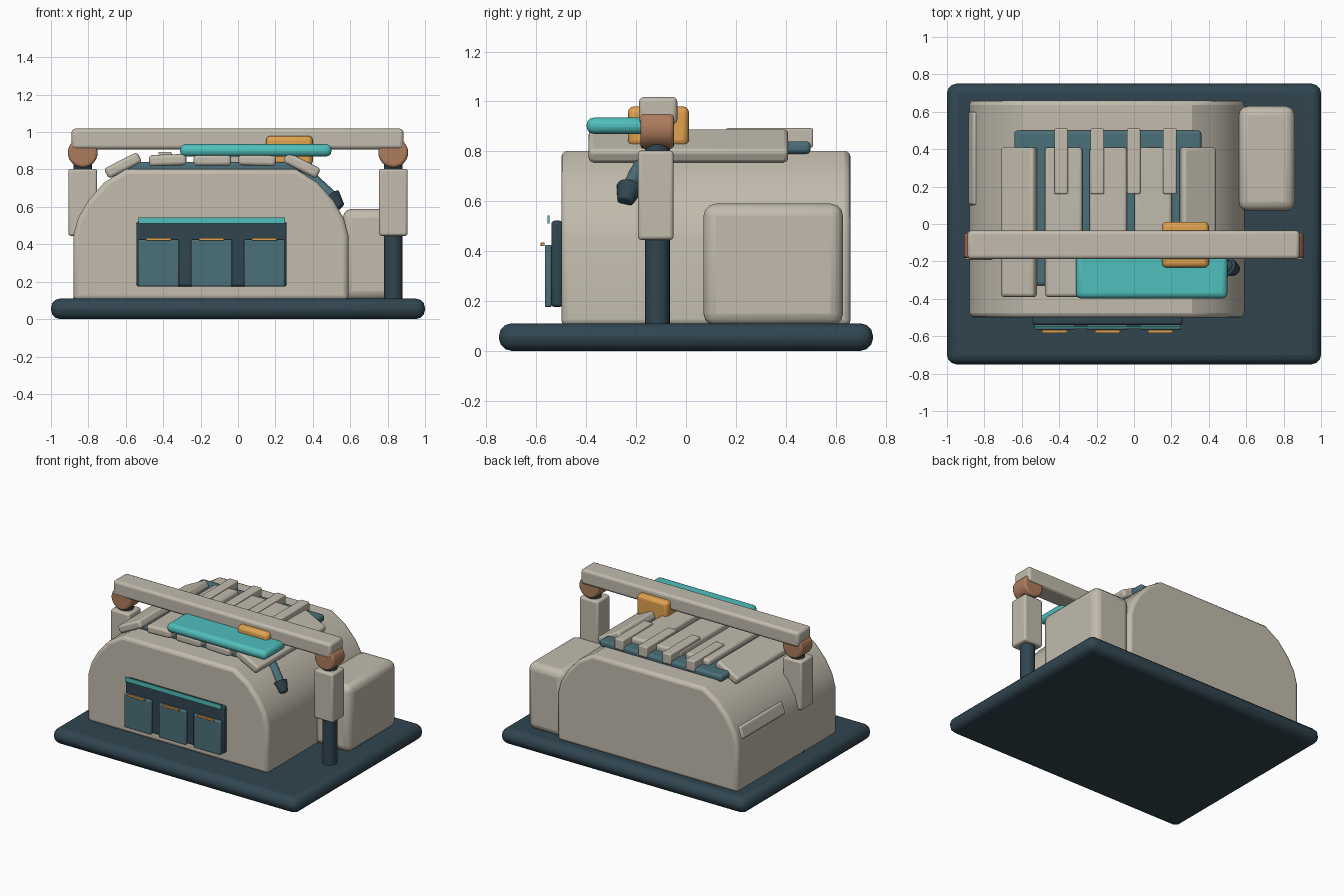
import bpy, math
from mathutils import Vector

if "Cube" in bpy.data.objects:
    bpy.data.objects.remove(bpy.data.objects["Cube"])


def mat(name, r, g, b):
    m = bpy.data.materials.new(name)
    m.diffuse_color = (r, g, b, 1)
    m.use_nodes = True
    m.node_tree.nodes["Principled BSDF"].inputs["Base Color"].default_value = m.diffuse_color
    return m


BEIGE = mat("beige", 0.54, 0.50, 0.42)
DARK = mat("dark", 0.03, 0.06, 0.08)
SLATE = mat("slate", 0.07, 0.16, 0.19)
TEAL = mat("teal", 0.08, 0.52, 0.50)
ORANGE = mat("orange", 0.75, 0.36, 0.08)
COPPER = mat("copper", 0.42, 0.20, 0.11)


def finish(o, name, m, bevel, seg=3):
    o.name = name
    o.data.materials.append(m)
    if bevel:
        b = o.modifiers.new("bevel", 'BEVEL')
        b.width = bevel
        b.segments = seg
        b.limit_method = 'ANGLE'
        b.angle_limit = math.radians(35)
    bpy.ops.object.select_all(action='DESELECT')
    o.select_set(True)
    bpy.context.view_layer.objects.active = o
    bpy.ops.object.shade_smooth_by_angle(angle=math.radians(32))
    return o


def box(name, x, y, z, m, bevel=0.015, tilt=0):
    """Bevelled box from (min, max) ranges, tilted about y."""
    c = [(a + b) / 2 for a, b in (x, y, z)]
    bpy.ops.mesh.primitive_cube_add(size=1, location=c)
    o = bpy.context.object
    o.scale = [b - a for a, b in (x, y, z)]
    bpy.ops.object.transform_apply(location=False, rotation=False, scale=True)
    o.rotation_euler.y = math.radians(tilt)
    return finish(o, name, m, bevel)


def rod(name, a, b, r1, r2, m, bevel=0, sides=24):
    """Cylinder or cone between two points."""
    a, b = Vector(a), Vector(b)
    d = b - a
    bpy.ops.mesh.primitive_cone_add(vertices=sides, radius1=r1, radius2=r2, depth=d.length,
                                    location=(a + b) / 2, rotation=d.to_track_quat('Z', 'Y').to_euler())
    return finish(bpy.context.object, name, m, bevel)


# Base and main housing
box("base_plate", (-1, 1), (-0.75, 0.75), (0, 0.11), DARK, 0.05)
half = [(0.735, 0.10), (0.735, 0.45), (0.71, 0.54), (0.655, 0.635), (0.57, 0.73), (0.455, 0.802)]
cx = -0.145
prof = [(cx + x, z) for x, z in half] + [(cx - x, z) for x, z in reversed(half)]
n = len(prof)
verts = [(x, y, z) for y in (-0.5, 0.66) for x, z in prof]
faces = [tuple(range(n)), tuple(reversed(range(n, 2 * n)))]
faces += [((i + 1) % n, i, n + i, n + (i + 1) % n) for i in range(n)]
me = bpy.data.meshes.new("main_housing")
me.from_pydata(verts, [], [tuple(reversed(f)) for f in faces])
me.update()
body = bpy.data.objects.new("main_housing", me)
bpy.context.collection.objects.link(body)
bpy.context.view_layer.objects.active = body
body.select_set(True)
bpy.ops.object.mode_set(mode='EDIT')
bpy.ops.mesh.select_all(action='SELECT')
bpy.ops.mesh.normals_make_consistent(inside=False)
bpy.ops.object.mode_set(mode='OBJECT')
finish(body, "main_housing", BEIGE, 0.025)
box("side_tank", (0.56, 0.86), (0.07, 0.63), (0.10, 0.59), BEIGE, 0.05)
box("side_grip", (-0.875, -0.835), (0.10, 0.60), (0.47, 0.56), BEIGE, 0.015, 20)

# Roof panel, slats and rear ribs
box("roof_panel", (-0.64, 0.36), (-0.33, 0.50), (0.79, 0.84), SLATE, 0.018)
for i in range(5):
    x = -0.615 + 0.239 * i
    end = i in (0, 4)
    z = 0.822 if end else 0.85
    box(f"roof_slat_{i+1}", (x - 0.1, x + 0.1), (-0.39, 0.41), (z - 0.03, z + 0.03), BEIGE, 0.018,
        {0: -27, 1: -2, 3: 2, 4: 27}.get(i, 0))
for i in range(4):
    x = -0.39 + 0.194 * i
    box(f"roof_rib_{i+1}", (x - 0.036, x + 0.036), (0.16, 0.51), (0.815, 0.893), BEIGE, 0.008)

# Front drawers
box("drawer_frame", (-0.543, 0.26), (-0.54, -0.495), (0.175, 0.522), DARK, 0.014)
box("frame_light_strip", (-0.533, 0.25), (-0.556, -0.547), (0.51, 0.542), TEAL, 0)
for i in range(3):
    x = -0.425 + 0.283 * i
    box(f"drawer_{i+1}", (x - 0.11, x + 0.11), (-0.566, -0.538), (0.175, 0.425), SLATE, 0.008)
    box(f"drawer_handle_{i+1}", (x - 0.067, x + 0.067), (-0.583, -0.567), (0.42, 0.434), ORANGE, 0.002)

# Gantry posts, joints and crossbar
for side, s in (("left", -1), ("right", 1)):
    x = 0.83 * s
    rod(f"{side}_post", (x, -0.115, 0.09), (x, -0.115, 0.86), 0.05, 0.05, DARK)
    box(f"{side}_sleeve", (x - 0.077, x + 0.077), (-0.193, -0.05), (0.445, 0.803), BEIGE, 0.014)
    rod(f"{side}_joint", (x, -0.183, 0.89), (x, -0.048, 0.89), 0.08, 0.08, COPPER, 0.015)
box("crossbar", (-0.89, 0.885), (-0.188, -0.035), (0.908, 1.018), BEIGE, 0.02)

# Carriage, tray and small tool arm
box("carriage", (0.15, 0.40), (-0.233, 0.012), (0.82, 0.98), ORANGE, 0.025)
box("tray", (-0.31, 0.50), (-0.398, -0.15), (0.87, 0.935), TEAL, 0.028)
rod("tool_arm", (0.28, -0.12, 0.86), (0.52, -0.235, 0.64), 0.03, 0.03, SLATE)
rod("tool_tip", (0.495, -0.225, 0.655), (0.545, -0.245, 0.595), 0.055, 0.03, DARK, 0.008)
